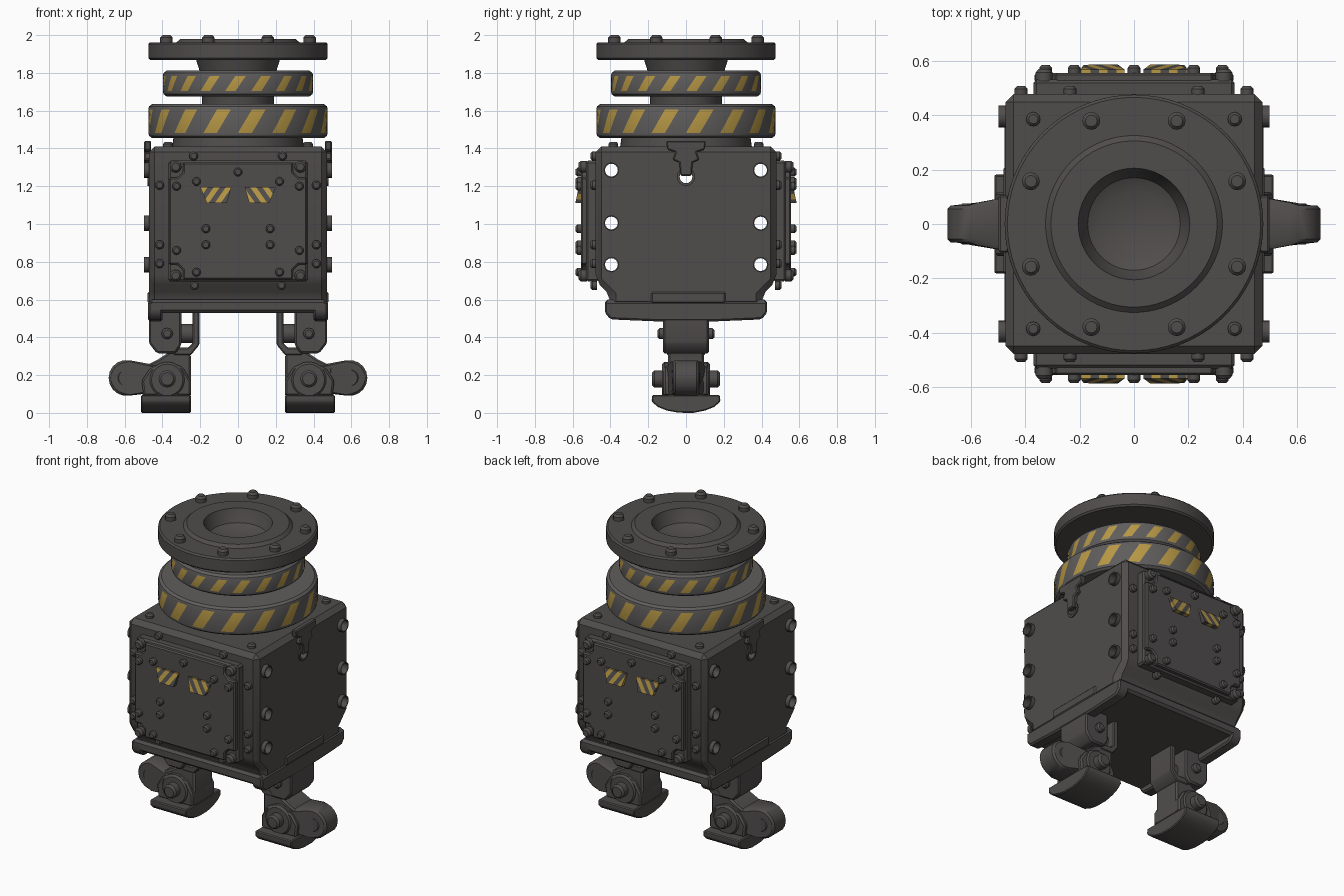
import bpy, bmesh, math
from mathutils import Vector, Matrix

if "Cube" in bpy.data.objects:
    bpy.data.objects.remove(bpy.data.objects["Cube"])

def material(name, rgb):
    m = bpy.data.materials.new(name)
    m.diffuse_color = (*rgb, 1)
    m.use_nodes = True
    m.node_tree.nodes["Principled BSDF"].inputs["Base Color"].default_value = m.diffuse_color
    return m

STEEL = material("dark steel", (0.080, 0.074, 0.072))
RING = material("ring grey", (0.115, 0.110, 0.108))
YELLOW = material("warning yellow", (0.47, 0.31, 0.06))

def finish(name, bm, mats=(STEEL,), bevel=0, segs=1):
    bmesh.ops.recalc_face_normals(bm, faces=bm.faces[:])
    me = bpy.data.meshes.new(name)
    bm.to_mesh(me)
    bm.free()
    for m in mats:
        me.materials.append(m)
    ob = bpy.data.objects.new(name, me)
    bpy.context.collection.objects.link(ob)
    if bevel:
        b = ob.modifiers.new("bevel", 'BEVEL')
        b.width, b.segments, b.limit_method = bevel, segs, 'ANGLE'
        b.angle_limit = math.radians(30)
    return ob

def prism_bm(pts, axis, lo, hi, sx=1, sy=1):
    # axis x: pts are (y, z); axis y: pts are (x, z)
    bm = bmesh.new()
    rows = []
    for d in (lo, hi):
        rows.append([bm.verts.new((d * sx, a * sy, b) if axis == 'x' else (a * sx, d * sy, b))
                     for a, b in pts])
    n = len(pts)
    bm.faces.new(rows[0])
    bm.faces.new(rows[1])
    for i in range(n):
        j = (i + 1) % n
        bm.faces.new((rows[0][i], rows[0][j], rows[1][j], rows[1][i]))
    return bm

def prism(name, pts, axis, lo, hi, sx=1, sy=1, bevel=0.01, segs=1):
    return finish(name, prism_bm(pts, axis, lo, hi, sx, sy), bevel=bevel, segs=segs)

def box(name, x0, x1, y0, y1, z0, z1, sx=1, bevel=0.01):
    return prism(name, [(y0, z0), (y1, z0), (y1, z1), (y0, z1)], 'x', x0, x1, sx, 1, bevel)

def add_cyl(bm, p, axis, r, h, r2=None, n=20):
    axis = Vector(axis).normalized()
    mat = Matrix.Translation(Vector(p) + axis * h / 2) @ axis.to_track_quat('Z', 'Y').to_matrix().to_4x4()
    bmesh.ops.create_cone(bm, cap_ends=True, segments=n, radius1=r, radius2=r if r2 is None else r2,
                          depth=h, matrix=mat)

def bolts(name, places, axis, r, h):
    bm = bmesh.new()
    for p in places:
        add_cyl(bm, p, axis, r, h * 0.7, n=12)
        add_cyl(bm, Vector(p) + Vector(axis) * h * 0.7, axis, r, h * 0.3, r * 0.65, n=12)
    return finish(name, bm)

def cyl(name, p, axis, r, h, bevel=0.008):
    bm = bmesh.new()
    add_cyl(bm, p, axis, r, h, n=28)
    return finish(name, bm, bevel=bevel)

def lathe(name, prof, n=64, mats=(STEEL,), stripe_rows=()):
    # profile points are (radius, height, twist in segments)
    bm = bmesh.new()
    rows = []
    for r, z, *t in prof:
        tw = t[0] if t else 0
        rows.append([bm.verts.new((r * math.cos(2 * math.pi * (j + tw) / n),
                                   r * math.sin(2 * math.pi * (j + tw) / n), z)) for j in range(n)])
    for i in range(len(rows) - 1):
        for j in range(n):
            k = (j + 1) % n
            f = bm.faces.new((rows[i][j], rows[i][k], rows[i + 1][k], rows[i + 1][j]))
            f.material_index = int(i in stripe_rows and j % 5 < 2)
    bmesh.ops.remove_doubles(bm, verts=bm.verts[:], dist=0.0005)
    return finish(name, bm, mats)

# main body block
body = prism("body", [(-.40, .56), (.40, .56), (.40, .62), (.478, .70), (.478, 1.41),
                      (-.478, 1.41), (-.478, .70), (-.40, .62)], 'x', -.472, .472, bevel=.03)

# open sockets in the side walls, bored right through
sockets = [(y, z) for y in (-.395, .395) for z in (1.285, 1.005, .785)]
bm = bmesh.new()
for y, z in sockets:
    for s in (-1, 1):
        add_cyl(bm, (.45 * s, y, z), (s, 0, 0), .041, .048, n=16)
for s in (-1, 1):
    add_cyl(bm, (.45 * s, 0, 1.25), (s, 0, 0), .048, .03, n=16)
rims = finish("side_socket_rims", bm)
bm = bmesh.new()
for y, z in sockets + [(0, 1.25)]:
    add_cyl(bm, (-.7, y, z), (1, 0, 0), .034, 1.4, n=16)
cutter = finish("socket_cutter", bm)
cutter.hide_render = True
for ob in (body, rims):
    m = ob.modifiers.new("sockets", 'BOOLEAN')
    m.object, m.operation, m.solver = cutter, 'DIFFERENCE', 'EXACT'

# turret neck, striped rings and top flange
lathe("neck", [(.35, 1.40), (.34, 1.47), (.19, 1.47), (.19, 1.76), (.20, 1.80), (.225, 1.88)])
for name, r, z0, z1, count in (("lower_striped_ring", .475, 1.455, 1.635, 16),
                               ("upper_striped_ring", .398, 1.675, 1.812, 18)):
    a, b = z0 + .028, z1 - .028
    lathe(name, [(.18, z0), (r - .02, z0), (r - .004, z0 + .012), (r, a), (r, (a + b) / 2, 1), (r, b, 2),
                 (r - .004, z1 - .012, 2), (r - .02, z1, 2), (.18, z1, 2)],
          count * 5, (RING, YELLOW), (3, 4))
lathe("top_flange", [(0, 1.87), (.12, 1.875), (.17, 1.90), (.195, 1.95), (.205, 1.98), (.305, 1.98),
                     (.325, 1.962), (.465, 1.962), (.475, 1.952), (.475, 1.878), (.465, 1.868), (.19, 1.868)], 72)
ring8 = [math.radians(22.5 + 45 * k) for k in range(8)]
bolts("flange_bolts", [(.41 * math.cos(a), .41 * math.sin(a), 1.955) for a in ring8], (0, 0, 1), .033, .045)
bolts("body_top_bolts", [(x, y, 1.40) for x in (-.37, .37) for y in (-.385, .385)], (0, 0, 1), .026, .035)

# service panels, front and back (back is the front turned half a turn)
notched = []
for cx, cz, pts in ((1, 1, [(.365, 1.245), (.32, 1.245), (.29, 1.275), (.29, 1.325)]),
                    (-1, 1, [(-.29, 1.325), (-.29, 1.275), (-.32, 1.245), (-.365, 1.245)]),
                    (-1, -1, [(-.365, .785), (-.32, .785), (-.29, .755), (-.29, .705)]),
                    (1, -1, [(.29, .705), (.29, .755), (.32, .785), (.365, .785)])):
    notched += pts
for s, side in ((1, "front"), (-1, "back")):
    out = (0, -s, 0)
    prism(side + "_panel_backing", [(-.37, .695), (.37, .695), (.37, 1.335), (-.37, 1.335)],
          'y', -.46, -.53, s, s, .012)
    prism(side + "_panel", notched, 'y', -.52, -.555, s, s, .008)
    bolts(side + "_corner_bolts", [(x, -.525 * s, z) for x in (-.33, .33) for z in (.727, 1.303)],
          out, .031, .045)
    bolts(side + "_panel_bolts", [(x * m, -.55 * s, z) for m in (-1, 1) for x, z in
          ((.17, .975), (.17, .89), (.22, .745), (.325, 1.2), (.325, .86), (.22, 1.225))]
          + [(0, -.55 * s, 1.275)], out, .023, .034)
    bolts(side + "_body_bolts", [(x * m, -.472 * s, z) for m in (-1, 1) for x, z in
          ((.415, 1.205), (.415, .89), (.415, .79), (.235, 1.36), (.23, .675))], out, .024, .034)
    # striped hoods
    for m in (1, -1):
        bm = prism_bm([(.035, 1.195), (.2, 1.195), (.165, 1.11), (.06, 1.11)], 'y', -.55, -.586, m, s)
        slant, step = .7 * m, .032
        for k in range(-40, 41):
            bmesh.ops.bisect_plane(bm, geom=bm.verts[:] + bm.edges[:] + bm.faces[:],
                                   plane_co=(k * step, 0, 1.15), plane_no=(1, 0, slant))
        for f in bm.faces:
            c = f.calc_center_median()
            f.material_index = math.floor((c.x + slant * (c.z - 1.15)) / step) % 2
        for v in bm.verts:
            if abs(v.co.y) > .57:
                v.co.y += s * .018 * (v.co.z - 1.11) / .085
        finish(f"{side}_hood_{'right' if m > 0 else 'left'}", bm, (STEEL, YELLOW))

# base plate under the body
box("base_plate", -.47, .47, -.43, .43, .53, .60, bevel=.015)

for s, side in ((1, "right"), (-1, "left")):
    # side latch and lower skirt
    prism(side + "_latch", [(-.105, 1.44), (.105, 1.44), (.10, 1.395), (.055, 1.38), (.07, 1.34), (.035, 1.325),
                            (.03, 1.255), (-.03, 1.255), (-.035, 1.325), (-.07, 1.34), (-.055, 1.38),
                            (-.10, 1.395)], 'x', .46, .497, s, bevel=.006)
    prism(side + "_skirt", [(-.43, .59), (.43, .59), (.43, .53), (.40, .495), (.17, .485), (-.17, .485),
                            (-.40, .495), (-.43, .53)], 'x', .40, .476, s)
    box(side + "_skirt_tab", .44, .48, -.185, .21, .58, .64, s, .008)

    # hip bracket: outer block, inner strap and pins
    prism(side + "_hip_block", [(.30, .36), (.30, .54), (.472, .54), (.472, .37), (.43, .315), (.33, .315)],
          'y', -.122, .122, s)
    prism(side + "_hip_strap", [(.205, .54), (.205, .36), (.25, .305), (.34, .305), (.34, .345), (.265, .345),
                                (.24, .37), (.24, .54)], 'y', -.10, .10, s, bevel=.006)
    cyl(side + "_hip_cross_pin", (.22 * s, 0, .42), (s, 0, 0), .05, .10)
    for d in (-1, 1):
        bolts(f"{side}_hip_bolt_{'back' if d > 0 else 'front'}", [(.375 * s, .115 * d, .42)], (0, d, 0), .03, .035)

    # ankle block with pivot disc and bolt
    prism(side + "_ankle_block", [(.25, .085), (.25, .31), (.29, .33), (.36, .325), (.42, .285), (.50, .245),
                                  (.505, .085)], 'y', -.095, .095, s)
    cyl(side + "_ankle_disc", (.375 * s, -.127, .175), (0, 1, 0), .095, .254, .012)
    prism(side + "_ankle_cheek", [(.25, .09), (.25, .17), (.29, .24), (.35, .268), (.41, .265), (.47, .23),
                                  (.51, .17), (.50, .09)], 'y', -.118, .118, s)
    cyl(side + "_ankle_bolt", (.375 * s, -.18, .18), (0, 1, 0), .045, .36, .012)

    # rounded toe link pointing outwards
    arc = [(.59 + .095 * math.cos(math.radians(t)), .185 + .095 * math.sin(math.radians(t)))
           for t in range(-100, 101, 20)]
    bm = prism_bm([(.42, .11)] + arc + [(.42, .25)], 'y', -.068, .068, s)
    for v in bm.verts:
        if abs(v.co.x) < .5:
            v.co.y *= 1.6
    finish(side + "_toe_link", bm, bevel=.012)
    cyl(side + "_toe_pin", (.59 * s, -.075, .185), (0, 1, 0), .05, .15)

    # foot with curved sole
    prism(side + "_foot", [(-.18, .095), (-.182, .06), (-.15, .032), (-.10, .012), (-.04, .001), (.04, 0),
                           (.10, .012), (.15, .032), (.182, .06), (.18, .095)], 'x', .25, .513, s, bevel=.006)

# apply modifiers, drop the cutter, keep hard edges sharp
bpy.ops.object.select_all(action='SELECT')
bpy.context.view_layer.objects.active = body
bpy.ops.object.convert(target='MESH')
bpy.data.objects.remove(bpy.data.objects["socket_cutter"])
bpy.ops.object.shade_smooth_by_angle(angle=math.radians(32))
